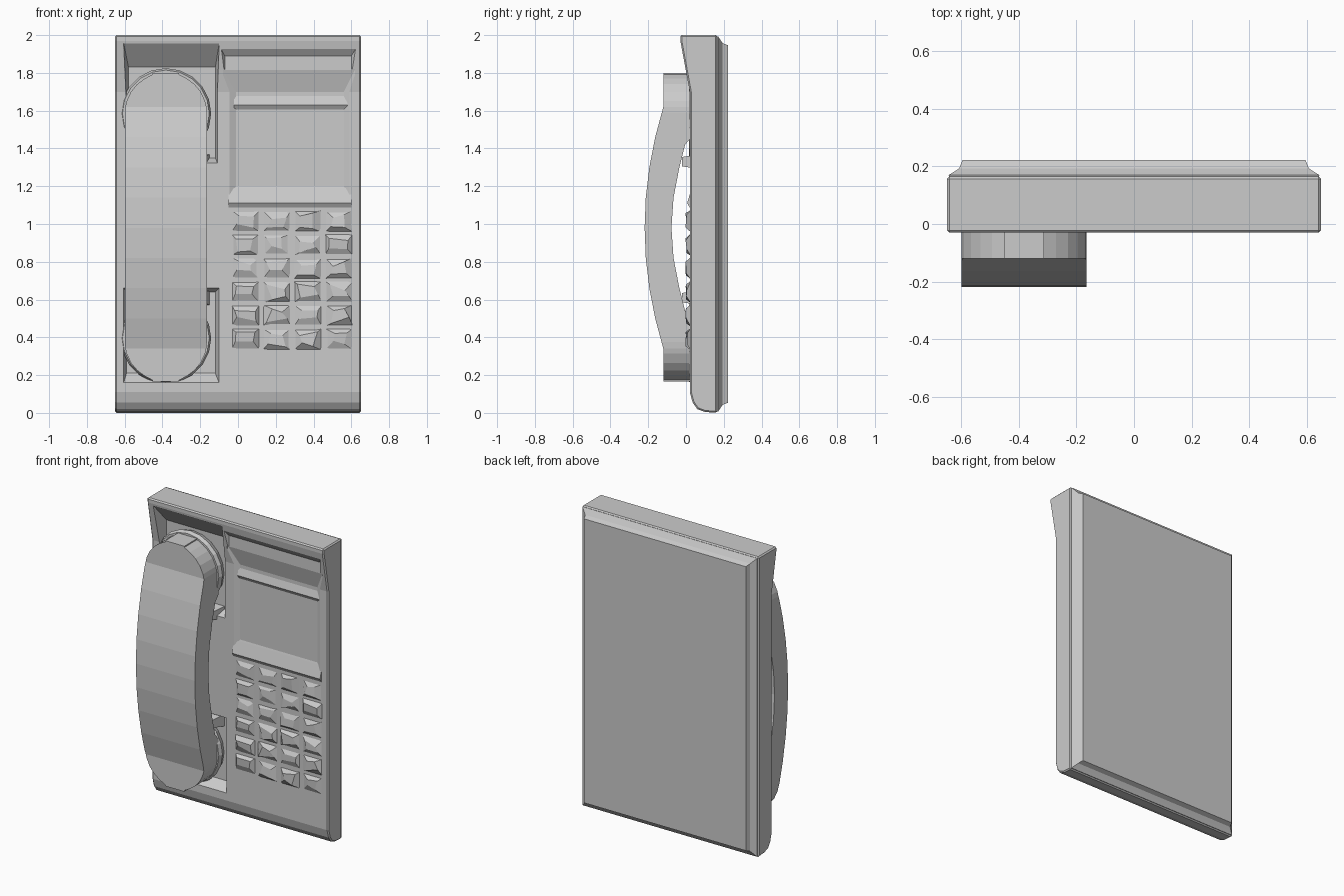
import bpy, bmesh, math, random

random.seed(4)
if "Cube" in bpy.data.objects:
    bpy.data.objects.remove(bpy.data.objects["Cube"], do_unlink=True)

grey = bpy.data.materials.new("light grey plastic")
grey.use_nodes = True
grey.diffuse_color = (0.6, 0.6, 0.6, 1)
grey.node_tree.nodes["Principled BSDF"].inputs["Base Color"].default_value = (0.6, 0.6, 0.6, 1)


def loft(name, rings):
    """Skin a stack of matching point loops and cap both ends."""
    bm = bmesh.new()
    loops = [[bm.verts.new(p) for p in ring] for ring in rings]
    n = len(loops[0])
    for a, b in zip(loops, loops[1:]):
        for i in range(n):
            j = (i + 1) % n
            bm.faces.new((a[i], a[j], b[j], b[i]))
    bm.faces.new(loops[0])
    bm.faces.new(loops[-1])
    bmesh.ops.recalc_face_normals(bm, faces=bm.faces)
    mesh = bpy.data.meshes.new(name)
    bm.to_mesh(mesh)
    bm.free()
    mesh.materials.append(grey)
    obj = bpy.data.objects.new(name, mesh)
    bpy.context.collection.objects.link(obj)
    return obj


def rect(y, x0, x1, z0, z1, jitter=0):
    r = lambda: random.uniform(-jitter, jitter)
    return [(x + r(), y + r() / 3, z + r())
            for x, z in ((x0, z0), (x1, z0), (x1, z1), (x0, z1))]


def extrude_x(name, profile, x0, x1):
    return loft(name, [[(x, y, z) for y, z in profile] for x in (x0, x1)])


def lerp(points, z):
    """Read a (z, value) polyline at z."""
    for (za, a), (zb, b) in zip(points, points[1:]):
        if z <= zb:
            return a + (b - a) * (z - za) / (zb - za)
    return points[-1][1]


def apply_modifier(obj, mod):
    bpy.context.view_layer.objects.active = obj
    bpy.ops.object.modifier_apply(modifier=mod.name)


# Housing: side profile with a leaning brow and rounded foot
profile = [(0.165, 0.0), (0.10, 0.005), (0.06, 0.02), (0.035, 0.055), (0.02, 0.11),
           (0.02, 1.7), (-0.03, 1.97), (-0.03, 2.0), (0.165, 2.0)]
housing = extrude_x("housing", profile, -0.65, 0.65)
bevel = housing.modifiers.new("soft edges", 'BEVEL')
bevel.width = 0.008
bevel.limit_method = 'ANGLE'
bevel.angle_limit = math.radians(50)
apply_modifier(housing, bevel)

# Recesses: upper cradle, lower cradle, card slot, display well
recesses = [
    [rect(-0.1, -0.605, -0.1, 1.3, 1.955), rect(-0.025, -0.605, -0.1, 1.3, 1.955),
     rect(0.075, -0.58, -0.12, 1.35, 1.83)],
    [rect(-0.1, -0.605, -0.1, 0.16, 0.66), rect(0.02, -0.605, -0.1, 0.16, 0.66),
     rect(0.075, -0.59, -0.12, 0.21, 0.64)],
    [rect(-0.1, -0.09, 0.625, 1.62, 1.93), rect(-0.025, -0.09, 0.625, 1.62, 1.93),
     rect(0.004, -0.07, 0.6, 1.64, 1.89)],
    [rect(-0.1, -0.08, 0.62, 1.1, 1.82), rect(0.003, -0.08, 0.62, 1.1, 1.82),
     rect(0.036, -0.01, 0.56, 1.2, 1.7)],
]
for rings in recesses:
    cutter = loft("recess_cutter", rings)
    cutter.hide_render = True
    cut = housing.modifiers.new("recess", 'BOOLEAN')
    cut.operation = 'DIFFERENCE'
    cut.solver = 'EXACT'
    cut.object = cutter
    apply_modifier(housing, cut)
    bpy.data.objects.remove(cutter, do_unlink=True)

# Stepped mounting plate on the back
loft("back_plate", [rect(y, -0.65 + i, 0.65 - i, i, 2 - i)
                    for y, i in ((0.155, 0.01), (0.17, 0.006), (0.18, 0.022),
                                 (0.193, 0.042), (0.222, 0.054))])

# Display ridge and bottom ledge
extrude_x("display_ridge", [(0.04, 1.69), (0.022, 1.63), (0.04, 1.6)], -0.02, 0.58)
extrude_x("display_ledge", [(0.03, 1.19), (0.006, 1.11), (0.03, 1.07)], -0.05, 0.6)

# Keypad: uneven low keys
for row in range(6):
    for col in range(4):
        x, z = 0.04 + col * 0.165, 0.39 + row * 0.125
        high = 0.006 if row > 2 and col < 2 else 0.003
        loft("key", [rect(0.025, x - 0.075, x + 0.075, z - 0.058, z + 0.058),
                     rect(high, x - 0.04, x + 0.04, z - 0.025, z + 0.025, 0.018)])

# Cradle seats and lips around the handset ends
CX, HALF = -0.382, 0.217
for name, zc, lip in (("upper", 1.585, 1.33), ("lower", 0.395, 0.61)):
    rings = []
    for y, r in ((0.08, 0.225), (0.04, 0.24), (0.015, 0.23)):
        rings.append([(CX + r * math.cos(a * math.tau / 20), y,
                       zc + r * math.sin(a * math.tau / 20)) for a in range(20)])
    loft(name + "_seat", rings)
    loft(name + "_lip", [rect(0.08, -0.6, -0.15, lip - 0.04, lip + 0.04),
                         rect(-0.02, -0.58, -0.18, lip - 0.025, lip + 0.025)])

# Handset: bowed grip with round ends
BOT, TOP = 0.165, 1.8
outer = [(BOT, -0.12), (0.34, -0.12), (0.5, -0.163), (0.66, -0.194), (0.82, -0.213),
         (0.98, -0.219), (1.14, -0.213), (1.3, -0.194), (1.46, -0.163), (1.62, -0.12),
         (TOP, -0.12)]
inner = [(BOT, 0.03), (0.5, 0.03), (0.54, -0.005), (0.66, -0.035), (0.82, -0.066),
         (0.98, -0.077), (1.14, -0.066), (1.3, -0.035), (1.42, -0.005), (1.46, 0.03),
         (TOP, 0.03)]
stations = {z for z, _ in outer + inner}
for d in (0.008, 0.03, 0.06, 0.1, 0.15, 0.21):
    stations |= {BOT + d, TOP - d}
rings = []
for z in sorted(stations):
    d = min(z - BOT, TOP - z, 0.21) / 0.21
    w = max(0.07, HALF * math.sqrt(1 - (1 - d) ** 2))
    yo, yi = lerp(outer, z), lerp(inner, z)
    rings.append([(CX - w, yo, z), (CX + w, yo, z), (CX + w, yi, z), (CX - w, yi, z)])
loft("handset", rings)
